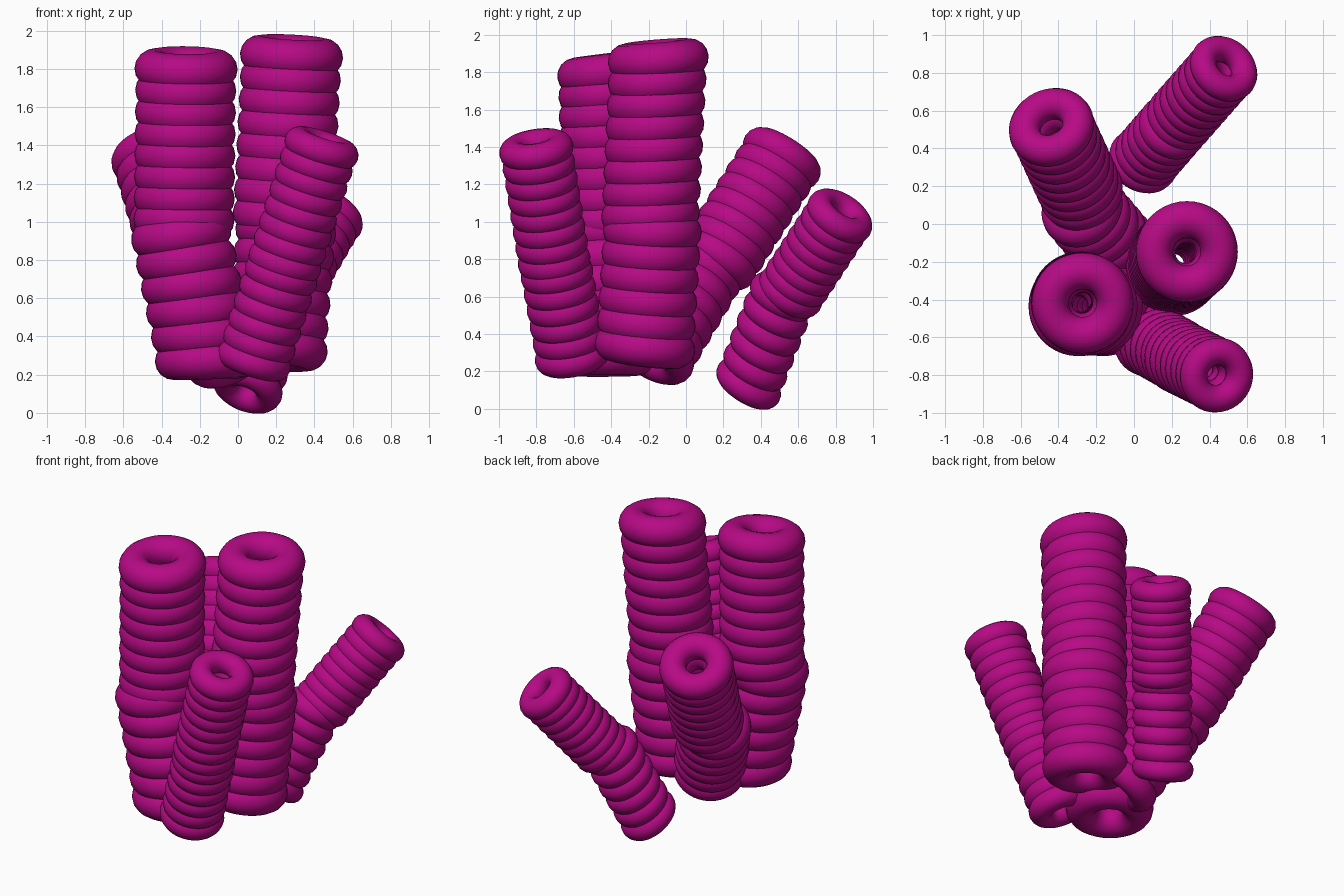
import bpy, bmesh, math
from mathutils import Vector

if "Cube" in bpy.data.objects:
    bpy.data.objects.remove(bpy.data.objects["Cube"])

magenta = bpy.data.materials.new("magenta")
magenta.diffuse_color = (0.47, 0.003, 0.235, 1)
magenta.use_nodes = True
magenta.node_tree.nodes["Principled BSDF"].inputs["Base Color"].default_value = magenta.diffuse_color

SEG, SIDES = 40, 16


def add_ring(bm, center, axis, major, minor):
    """Torus of the given radii around an axis."""
    rot = Vector((0, 0, 1)).rotation_difference(axis)
    grid = []
    for i in range(SEG):
        a = 2 * math.pi * i / SEG
        row = []
        for j in range(SIDES):
            b = 2 * math.pi * j / SIDES
            r = major + minor * math.cos(b)
            p = Vector((r * math.cos(a), r * math.sin(a), minor * math.sin(b)))
            row.append(bm.verts.new(center + rot @ p))
        grid.append(row)
    for i in range(SEG):
        n = (i + 1) % SEG
        for j in range(SIDES):
            m = (j + 1) % SIDES
            f = bm.faces.new((grid[i][j], grid[n][j], grid[n][m], grid[i][m]))
            f.smooth = True


def add_stack(bm, start, end, count, radius, lip, tilt0=(0, 0, 0), tilt1=(0, 0, 0)):
    """Row of overlapping rings; the tilts lean the first and last rings off the row."""
    start, end = Vector(start), Vector(end)
    axis = (end - start).normalized()
    for k in range(count):
        t = k / (count - 1)
        d = (axis + Vector(tilt0).lerp(Vector(tilt1), t)).normalized()
        # the open end is a rounder lip, the other rings have a narrower bore
        major, minor = (0.635, 0.365) if k == lip else (0.59, 0.39)
        add_ring(bm, start.lerp(end, t), d, radius * major, radius * minor)


def make_tube(name, radius, lower, upper):
    """Lower stack of six rings, then a slightly shifted upper stack of eight."""
    bm = bmesh.new()
    add_stack(bm, lower[0], lower[1], 6, radius, 0, *lower[2:])
    add_stack(bm, upper[0], upper[1], 8, radius, 7, *upper[2:])
    mesh = bpy.data.meshes.new(name)
    bm.to_mesh(mesh)
    bm.free()
    mesh.materials.append(magenta)
    ob = bpy.data.objects.new(name, mesh)
    bpy.context.collection.objects.link(ob)


# Two tall tubes
make_tube("tall_tube_left", 0.27,
          ((-0.165, -0.43, 0.275), (-0.297, -0.435, 0.93), (0.17, 0, 0), (0.05, 0, 0)),
          ((-0.283, -0.41, 1.01), (-0.272, -0.42, 1.80), (0, 0, 0), (0, -0.11, 0)))
make_tube("tall_tube_right", 0.27,
          ((0.20, -0.22, 0.335), (0.25, -0.18, 0.95), (0, 0.05, 0), (0, -0.03, 0)),
          ((0.237, -0.19, 1.04), (0.28, -0.148, 1.868), (0, -0.13, 0), (0, -0.13, 0)))
# Three thinner leaning tubes
make_tube("leaning_tube_back_left", 0.23,
          ((-0.06, -0.17, 0.30), (-0.275, 0.085, 0.73)),
          ((-0.28, 0.17, 0.80), (-0.437, 0.512, 1.34)))
make_tube("leaning_tube_back_right", 0.19,
          ((0.05, 0.335, 0.137), (0.205, 0.515, 0.60), (0.07, 0.22, 0), (0.05, 0.15, 0)),
          ((0.245, 0.56, 0.63), (0.475, 0.822, 1.03)))
make_tube("leaning_tube_front", 0.2,
          ((0.083, -0.61, 0.28), (0.225, -0.69, 0.72)),
          ((0.245, -0.705, 0.79), (0.437, -0.80, 1.385)))
